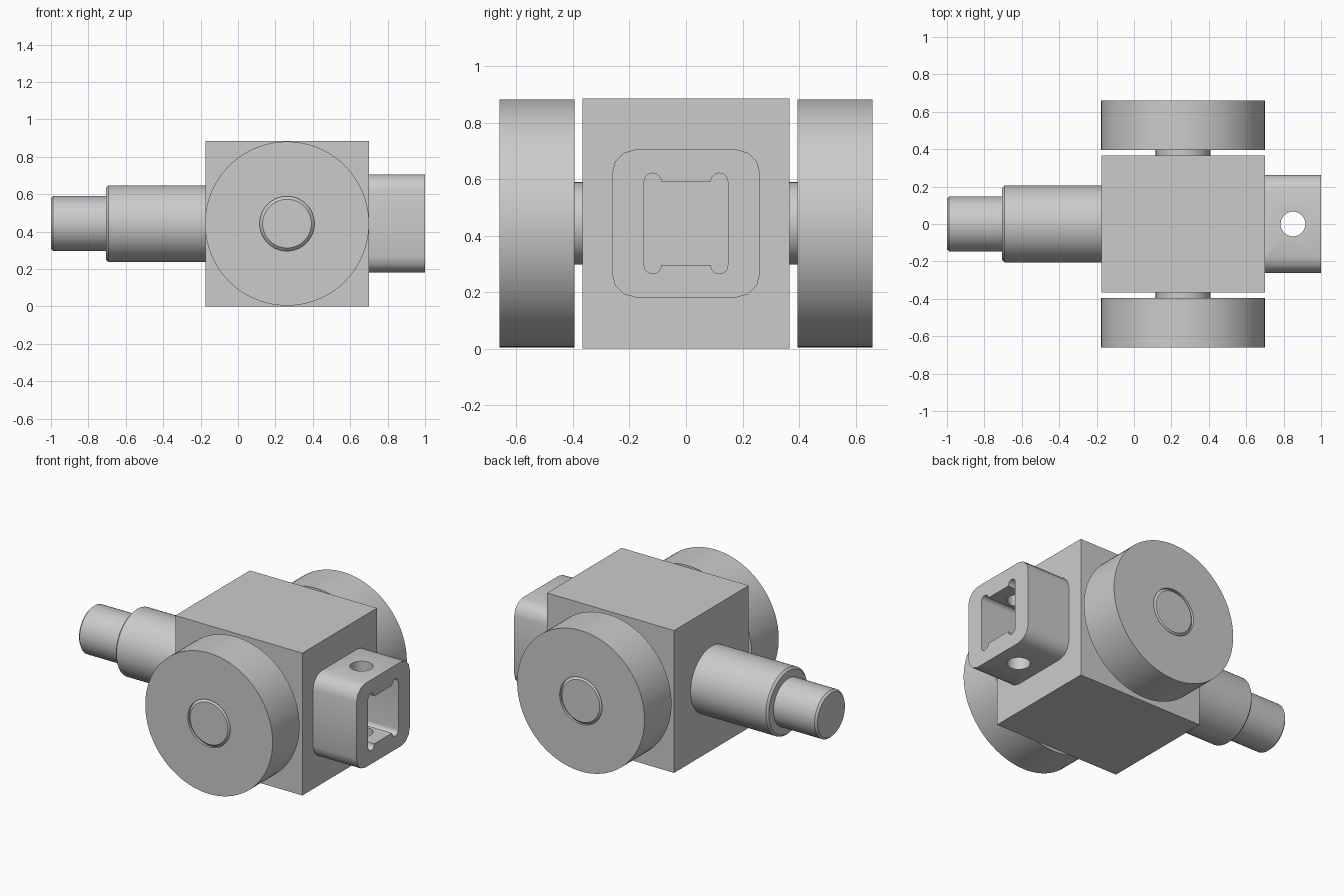
import bpy, bmesh, math
from mathutils import Matrix, Vector

cube = bpy.data.objects.get("Cube")
if cube:
    bpy.data.objects.remove(cube, do_unlink=True)

GREY = (0.6, 0.6, 0.6, 1.0)
mat = bpy.data.materials.new("machined grey")
mat.use_nodes = True
mat.diffuse_color = GREY
mat.node_tree.nodes["Principled BSDF"].inputs["Base Color"].default_value = GREY

MID_X, MID_Z = 0.262, 0.443      # where the axle and shaft axes cross
ALONG_X = Matrix.Rotation(math.pi / 2, 4, 'Y')
ALONG_Y = Matrix.Rotation(-math.pi / 2, 4, 'X')


def finish(name, bm, smooth=True):
    bmesh.ops.recalc_face_normals(bm, faces=bm.faces)
    mesh = bpy.data.meshes.new(name)
    bm.to_mesh(mesh)
    bm.free()
    mesh.materials.append(mat)
    obj = bpy.data.objects.new(name, mesh)
    bpy.context.collection.objects.link(obj)
    if smooth:
        bpy.ops.object.select_all(action='DESELECT')
        obj.select_set(True)
        bpy.context.view_layer.objects.active = obj
        bpy.ops.object.shade_smooth_by_angle(angle=math.radians(35))
    return obj


def lathe(name, profile, matrix, closed=False, steps=96):
    """Revolve (radius, height) points about the local z axis."""
    bm = bmesh.new()
    verts = [bm.verts.new((r, 0, h)) for r, h in profile]
    edges = [bm.edges.new(pair) for pair in zip(verts, verts[1:])]
    if closed:
        edges.append(bm.edges.new((verts[-1], verts[0])))
    bmesh.ops.spin(bm, geom=verts + edges, axis=(0, 0, 1), cent=(0, 0, 0),
                   angle=math.tau, steps=steps)
    bmesh.ops.remove_doubles(bm, verts=bm.verts, dist=1e-5)
    bm.transform(matrix)
    return finish(name, bm)


def box(name, x0, x1, y, z0, z1):
    bm = bmesh.new()
    bmesh.ops.create_cube(bm, size=1)
    bm.transform(Matrix.Translation(((x0 + x1) / 2, 0, (z0 + z1) / 2))
                 @ Matrix.Diagonal((x1 - x0, 2 * y, z1 - z0, 1)))
    return finish(name, bm, smooth=False)


def arc(cy, cz, r, start, sweep, steps):
    return [(cy + r * math.cos(math.radians(start + sweep * i / steps)),
             cz + r * math.sin(math.radians(start + sweep * i / steps)))
            for i in range(steps + 1)]


def prism(name, outline, x0, x1):
    """Extrude a y-z outline, centred on the shaft axis, along x."""
    bm = bmesh.new()
    face = bm.faces.new([bm.verts.new((x0, y, MID_Z + z)) for y, z in outline])
    new = bmesh.ops.extrude_face_region(bm, geom=[face])["geom"]
    bmesh.ops.translate(bm, vec=Vector((x1 - x0, 0, 0)),
                        verts=[v for v in new if isinstance(v, bmesh.types.BMVert)])
    return finish(name, bm)


def cut(target, cutter):
    cutter.hide_render = True
    mod = target.modifiers.new("cut", 'BOOLEAN')
    mod.operation, mod.solver, mod.object = 'DIFFERENCE', 'EXACT', cutter
    bpy.context.view_layer.objects.active = target
    # Sharp edges come from the angle pass after the cut
    while target.modifiers[0] != mod:
        bpy.ops.object.modifier_move_up(modifier=mod.name)
    bpy.ops.object.modifier_apply(modifier=mod.name)
    bpy.data.objects.remove(cutter, do_unlink=True)


# Central block
box("body_block", -0.175, 0.70, 0.367, 0, 0.886)

# Wheels: plain discs with a bore
for name, side in (("front_wheel", -1), ("back_wheel", 1)):
    lathe(name, [(0.146, 0.395), (0.4385, 0.395), (0.4385, 0.66), (0.146, 0.66)],
          Matrix.Translation((MID_X, 0, MID_Z)) @ Matrix.Rotation(-side * math.pi / 2, 4, 'X'),
          closed=True)

# Axle with chamfered ends, flush with the wheel faces
lathe("axle", [(0, -0.66), (0.13, -0.66), (0.146, -0.645),
               (0.146, 0.645), (0.13, 0.66), (0, 0.66)],
      Matrix.Translation((MID_X, 0, MID_Z)) @ ALONG_Y)

# Stepped shaft on the right side
lathe("stepped_shaft", [(0, -1), (0.135, -1), (0.147, -0.988), (0.147, -0.705),
                        (0.193, -0.705), (0.205, -0.693), (0.205, -0.17), (0, -0.17)],
      Matrix.Translation((0, 0, MID_Z)) @ ALONG_X)

# Socket with rounded corners
HALF, ROUND = 0.262, 0.085
c = HALF - ROUND
outline = []
for quarter, (sy, sz) in enumerate(((1, 1), (-1, 1), (-1, -1), (1, -1))):
    outline += arc(sy * c, sz * c, ROUND, quarter * 90, 90, 3)
socket = prism("socket", outline, 0.70, 1.0)

# Square pocket with relieved corners
IN, RELIEF = 0.148, 0.03
upper = arc(IN - RELIEF, IN, RELIEF, 0, 180, 12)
upper += arc(RELIEF - IN, IN, RELIEF, 0, 180, 12)
pocket = upper + [(-y, -z) for y, z in upper]
cut(socket, prism("pocket_cutter", pocket, 0.705, 1.1))

# Cross pin hole
cut(socket, lathe("pin_cutter", [(0, -0.1), (0.066, -0.1), (0.066, 1), (0, 1)],
                  Matrix.Translation((0.85, 0, 0)), steps=48))
bpy.ops.object.select_all(action='DESELECT')
socket.select_set(True)
bpy.context.view_layer.objects.active = socket
bpy.ops.object.shade_smooth_by_angle(angle=math.radians(35))
